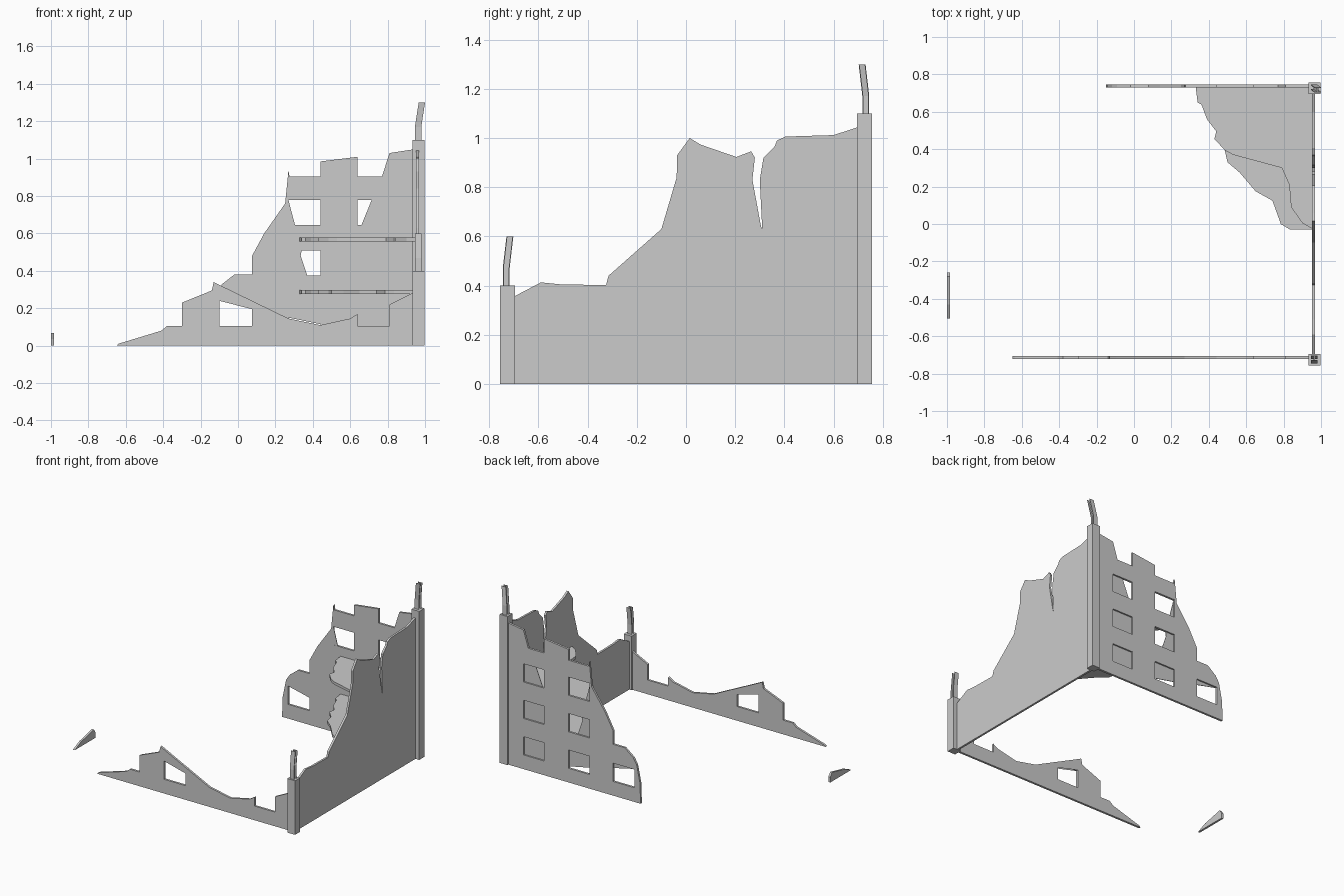
import bpy, bmesh
from mathutils import Matrix

XZ = Matrix(((1, 0, 0, 0), (0, 0, -1, 0), (0, 1, 0, 0), (0, 0, 0, 1)))  # profile (x, z)
YZ = Matrix(((0, 0, 1, 0), (1, 0, 0, 0), (0, 1, 0, 0), (0, 0, 0, 1)))   # profile (y, z)
XY = Matrix.Identity(4)                                                 # profile (x, y)


def link(name, mesh):
    ob = bpy.data.objects.new(name, mesh)
    bpy.context.collection.objects.link(ob)
    return ob


def slab(name, plane, loops, lo, hi):
    """Flat outline with optional holes, extruded from lo to hi along the plane's axis."""
    cu = bpy.data.curves.new(name, 'CURVE')
    cu.dimensions, cu.fill_mode = '2D', 'BOTH'
    cu.extrude = (hi - lo) / 2
    for pts in loops:
        sp = cu.splines.new('POLY')
        sp.points.add(len(pts) - 1)
        for p, (u, v) in zip(sp.points, pts):
            p.co = (u, v, 0, 1)
        sp.use_cyclic_u = True
    tmp = link("tmp", cu)
    bpy.context.view_layer.update()
    dg = bpy.context.evaluated_depsgraph_get()
    me = bpy.data.meshes.new_from_object(tmp.evaluated_get(dg))
    bpy.data.objects.remove(tmp)
    axis = {id(XZ): (0, 1, 0), id(YZ): (1, 0, 0), id(XY): (0, 0, 1)}[id(plane)]
    mid = [a * (lo + hi) / 2 for a in axis]
    bm = bmesh.new()
    bm.from_mesh(me)
    bm.transform(Matrix.Translation(mid) @ plane)
    bmesh.ops.remove_doubles(bm, verts=bm.verts, dist=1e-5)
    bmesh.ops.recalc_face_normals(bm, faces=bm.faces)
    for f in bm.faces:
        f.smooth = False
    bm.to_mesh(me)
    bm.free()
    return link(name, me)


def loft(name, section, stations):
    """Sweep a horizontal section through (x, y, z) stations."""
    bm = bmesh.new()
    rings = [[bm.verts.new((x + u, y + v, z)) for u, v in section] for x, y, z in stations]
    n = len(section)
    for a, b in zip(rings, rings[1:]):
        for i in range(n):
            j = (i + 1) % n
            bm.faces.new((a[i], a[j], b[j], b[i]))
    bm.faces.new(rings[0][::-1])
    bm.faces.new(rings[-1])
    bmesh.ops.recalc_face_normals(bm, faces=bm.faces)
    me = bpy.data.meshes.new(name)
    bm.to_mesh(me)
    bm.free()
    return link(name, me)


# Window grid shared by both long walls
COL = [(-0.10, 0.075), (0.27, 0.44), (0.64, 0.81)]
ROW = [(0.105, 0.24), (0.375, 0.51), (0.645, 0.78)]


def window(c, r):
    (a, b), (l, h) = COL[c], ROW[r]
    return [(a, l), (b, l), (b, h), (a, h)]


# Back wall with seven windows
back = [(-0.15, 0), (-0.145, 0.15), (-0.118, 0.28), (-0.09, 0.325), (-0.02, 0.38),
        (0.075, 0.38), (0.075, 0.48), (0.14, 0.60), (0.252, 0.76), (0.27, 0.94),
        (0.275, 0.905), (0.44, 0.905), (0.44, 0.985), (0.64, 1.01), (0.64, 0.905),
        (0.77, 0.905), (0.81, 1.03), (0.94, 1.05), (0.94, 0)]
cells = [(0, 0)] + [(c, r) for c in (1, 2) for r in range(3)]
slab("back_wall", XZ, [back] + [window(c, r) for c, r in cells], 0.73, 0.746)

# Whole and broken window panes in the back wall
panes = [window(2, 0), window(2, 1),
         [(0.66, 0.645), (0.81, 0.645), (0.81, 0.78), (0.715, 0.78)],
         [(0.27, 0.645), (0.305, 0.645), (0.277, 0.75), (0.27, 0.78)],
         [(0.27, 0.375), (0.37, 0.375), (0.335, 0.48), (0.34, 0.51), (0.27, 0.51)],
         [(0.27, 0.15), (0.44, 0.115), (0.44, 0.24), (0.27, 0.24)],
         [(-0.10, 0.24), (0.075, 0.20), (0.075, 0.24)]]
for i, p in enumerate(panes):
    slab(f"window_pane_{i + 1}", XZ, [p], 0.731, 0.735)

# Front wall, collapsed to the first storey
front = [(-0.65, 0), (-0.64, 0.01), (-0.41, 0.08), (-0.38, 0.105), (-0.30, 0.105),
         (-0.30, 0.23), (-0.14, 0.295), (-0.13, 0.34), (-0.10, 0.325), (0.27, 0.145),
         (0.44, 0.11), (0.60, 0.145), (0.64, 0.17), (0.64, 0.105), (0.81, 0.105),
         (0.81, 0.22), (0.94, 0.285), (0.94, 0)]
slab("front_wall", XZ, [front, window(0, 0)], -0.722, -0.706)

# Solid side wall with a crack
side = [(-0.71, 0), (-0.71, 0.35), (-0.59, 0.413), (-0.51, 0.405), (-0.325, 0.402),
        (-0.315, 0.44), (-0.10, 0.63), (-0.038, 0.84), (-0.036, 0.93), (0.015, 1.0),
        (0.06, 0.973), (0.205, 0.923), (0.265, 0.946), (0.28, 0.92), (0.27, 0.83),
        (0.305, 0.64), (0.31, 0.628), (0.30, 0.83), (0.315, 0.92), (0.36, 0.965),
        (0.37, 0.99), (0.405, 1.006), (0.60, 1.012), (0.71, 1.048), (0.71, 0)]
slab("side_wall", YZ, [side], 0.952, 0.967)

# Last fragment of the opposite side wall
slab("wall_fragment", YZ, [[(-0.505, 0), (-0.495, 0.005), (-0.43, 0.035), (-0.38, 0.045),
                            (-0.28, 0.068), (-0.26, 0.04), (-0.26, 0)]], -1.0, -0.985)

# Broken floors
corner = [(0.953, 0.731), (0.33, 0.731), (0.34, 0.65), (0.36, 0.64), (0.39, 0.56),
          (0.44, 0.495), (0.43, 0.455), (0.485, 0.395)]
lower = [(0.50, 0.33), (0.565, 0.275), (0.65, 0.175), (0.74, 0.125), (0.785, 0.0),
         (0.835, -0.03), (0.953, -0.03)]
upper = [(0.53, 0.37), (0.79, 0.30), (0.83, 0.21), (0.84, 0.09), (0.90, 0.005), (0.953, -0.025)]
slab("lower_floor", XY, [corner + lower], 0.276, 0.297)
slab("upper_floor", XY, [corner + upper], 0.557, 0.577)

# Corner pillars with bent steel beams (H section)
square = [(-0.032, -0.03), (0.032, -0.03), (0.032, 0.03), (-0.032, 0.03)]
w, d, t = 0.017, 0.014, 0.004
h_beam = [(-w, -d), (w, -d), (w, -d + t), (t, -d + t), (t, d - t), (w, d - t),
          (w, d), (-w, d), (-w, d - t), (-t, d - t), (-t, -d + t), (-w, -d + t)]
for name, s, top, dx, dy in (("back", 1, 1.1, 0.02, -0.015), ("front", -1, 0.4, 0.0, 0.015)):
    y = s * 0.726
    loft(name + "_pillar", square, [(0.965, y, 0), (0.965, y, top)])
    y = s * 0.731
    loft(name + "_steel_beam", h_beam, [(0.963, y, top - 0.02), (0.963, y, top + 0.07),
                                        (0.963 + dx * 0.3, y + dy * 0.3, top + 0.11),
                                        (0.963 + dx, y + dy, top + 0.2)])
